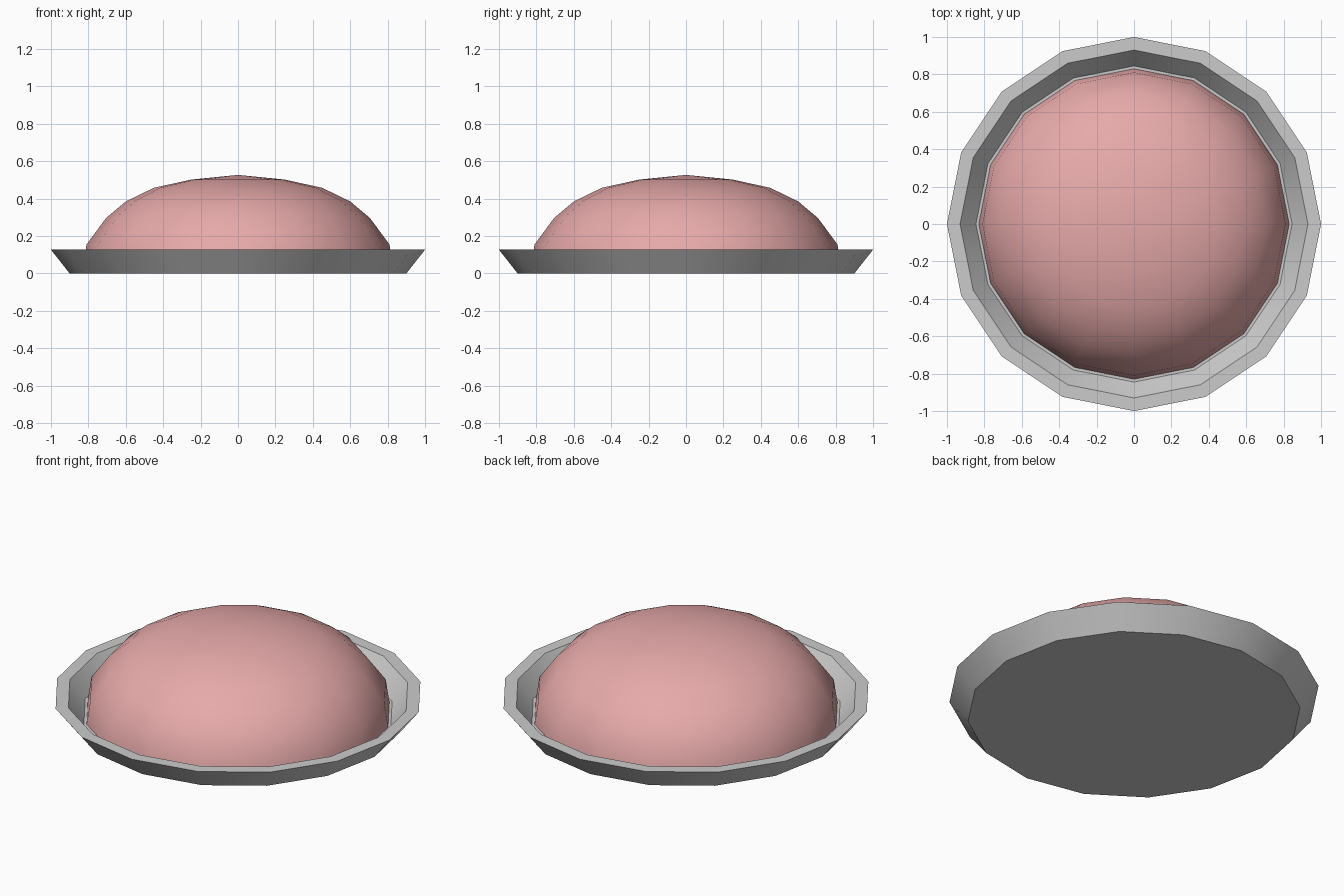
import bpy, bmesh, math

if "Cube" in bpy.data.objects:
    bpy.data.objects.remove(bpy.data.objects["Cube"])

SIDES = 16


def lathe(name, profile):
    """Spin (radius, z) points round z; zero radius becomes a pole."""
    bm = bmesh.new()
    rings = []
    for r, z in profile:
        if r == 0:
            rings.append([bm.verts.new((0, 0, z))] * SIDES)
        else:
            rings.append([bm.verts.new((r * math.cos(2 * math.pi * i / SIDES),
                                        r * math.sin(2 * math.pi * i / SIDES), z))
                          for i in range(SIDES)])
    for a, b in zip(rings, rings[1:]):
        for i in range(SIDES):
            j = (i + 1) % SIDES
            corners = dict.fromkeys((a[i], a[j], b[j], b[i]))
            bm.faces.new(list(corners))
    bmesh.ops.recalc_face_normals(bm, faces=bm.faces[:])
    mesh = bpy.data.meshes.new(name)
    bm.to_mesh(mesh)
    bm.free()
    obj = bpy.data.objects.new(name, mesh)
    bpy.context.collection.objects.link(obj)
    bpy.ops.object.select_all(action='DESELECT')
    obj.select_set(True)
    bpy.context.view_layer.objects.active = obj
    return obj


# Shallow dish: base, sloping wall, flat rim, inner wall, floor
lathe("dish", [(0, 0), (0.90, 0), (1.0, 0.127), (0.93, 0.127),
               (0.845, 0.02), (0, 0.02)])
bpy.ops.object.shade_smooth_by_angle(angle=math.radians(30))

# Domed filling resting on the dish floor
filling = lathe("filling", [(0.83, 0.02), (0.81, 0.155), (0.705, 0.297),
                            (0.60, 0.385), (0.45, 0.458), (0.25, 0.502),
                            (0, 0.527)])
bpy.ops.object.shade_smooth()
pink = bpy.data.materials.new("pink")
pink.diffuse_color = (0.8, 0.4, 0.4, 1)
pink.use_nodes = True
pink.node_tree.nodes["Principled BSDF"].inputs["Base Color"].default_value = pink.diffuse_color
filling.data.materials.append(pink)
